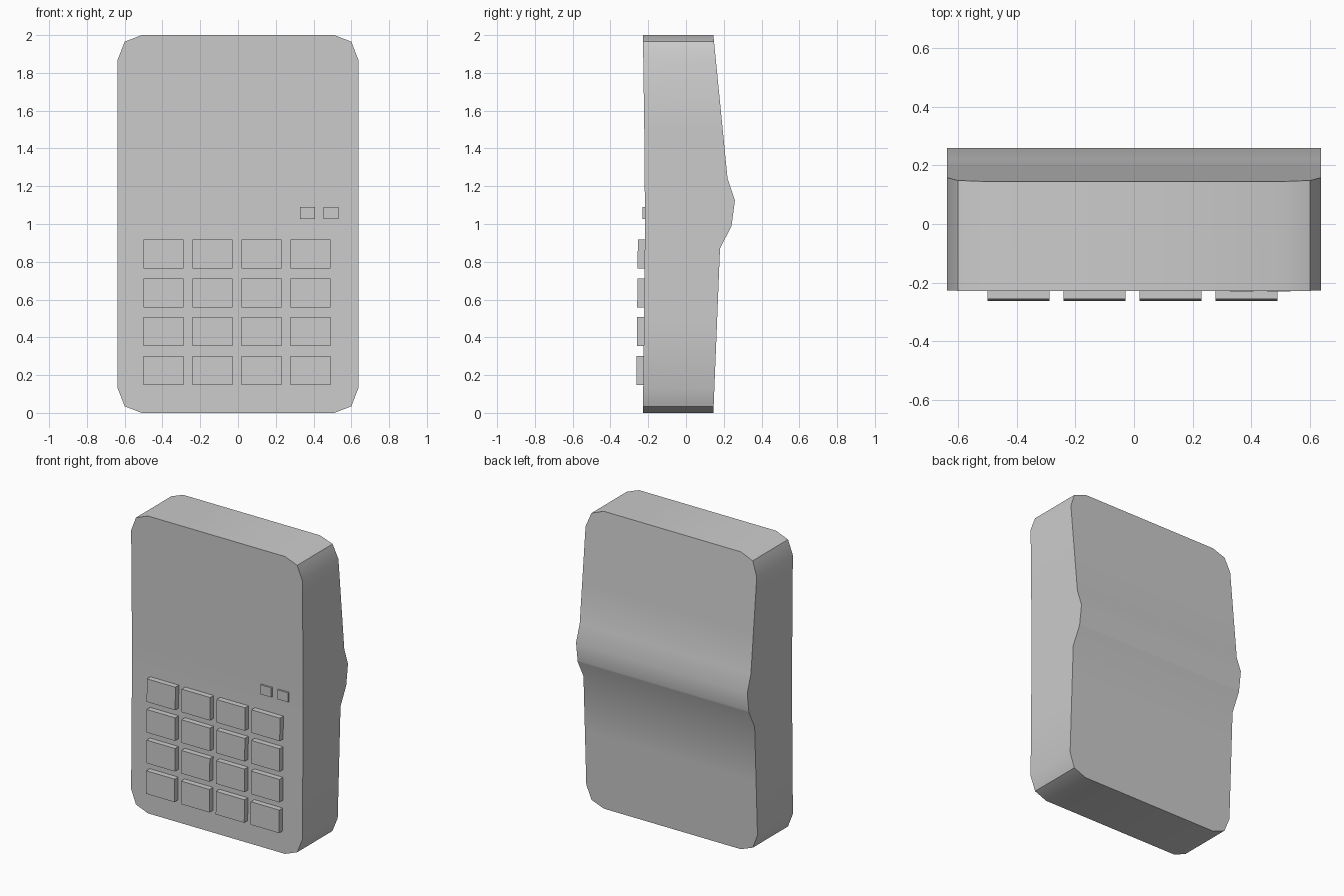
import bpy
import bmesh
from mathutils import Vector

cube = bpy.data.objects.get("Cube")
if cube:
    bpy.data.objects.remove(cube, do_unlink=True)

GREY = (0.6, 0.6, 0.6, 1.0)
grey = bpy.data.materials.new("light_grey")
grey.use_nodes = True
grey.diffuse_color = GREY
grey.node_tree.nodes["Principled BSDF"].inputs["Base Color"].default_value = GREY

# Depth profiles as (z, y)
FRONT = [(0, -0.228), (0.5, -0.222), (1.0, -0.217), (1.5, -0.221), (2.0, -0.228)]
BACK = [(0, 0.145), (0.87, 0.18), (0.99, 0.241), (1.125, 0.259),
        (1.24, 0.22), (2.0, 0.145)]


def depth(profile, z):
    """Depth of a profile at height z."""
    for (z0, y0), (z1, y1) in zip(profile, profile[1:]):
        if z <= z1:
            return y0 + (y1 - y0) * (z - z0) / (z1 - z0)
    return profile[-1][1]


def finish(bm, name):
    bmesh.ops.recalc_face_normals(bm, faces=bm.faces)
    mesh = bpy.data.meshes.new(name)
    bm.to_mesh(mesh)
    bm.free()
    mesh.materials.append(grey)
    obj = bpy.data.objects.new(name, mesh)
    bpy.context.collection.objects.link(obj)
    return obj


# Case: clipped-corner outline, sliced by height and bent to the profiles
corner = [(0.637, 0.87), (0.60, 0.965), (0.51, 1.0)]
outline = (corner + [(-x, z) for x, z in reversed(corner)]
           + [(-x, -z) for x, z in corner]
           + [(x, -z) for x, z in reversed(corner)])
bm = bmesh.new()
face = bm.faces.new([bm.verts.new((x, -0.2, z + 1)) for x, z in outline])
ext = bmesh.ops.extrude_face_region(bm, geom=[face], use_keep_orig=True)
for v in ext["geom"]:
    if isinstance(v, bmesh.types.BMVert):
        v.co.y = 0.2
cuts = {z for z, y in FRONT + BACK if 0 < z < 2} | {0.035, 0.13, 1.87, 1.965}
for z in sorted(cuts):
    bmesh.ops.bisect_plane(bm, geom=bm.verts[:] + bm.edges[:] + bm.faces[:],
                           dist=1e-5, plane_co=Vector((0, 0, z)),
                           plane_no=Vector((0, 0, 1)))
for v in bm.verts:
    v.co.y = depth(FRONT if v.co.y < 0 else BACK, v.co.z)
case = finish(bm, "case")
bpy.context.view_layer.objects.active = case
case.select_set(True)
bpy.ops.object.shade_smooth_by_angle()
case.select_set(False)


# Buttons: boxes whose faces follow the slope of the case front
def button(name, x, z, width, height, raised):
    bm = bmesh.new()
    bmesh.ops.create_cube(bm, size=1)
    for v in bm.verts:
        vz = z + v.co.z * height
        offset = -raised if v.co.y < 0 else 0.01
        v.co = (x + v.co.x * width, depth(FRONT, vz) + offset, vz)
    return finish(bm, name)


for row in range(4):
    for col in range(4):
        button(f"key_{row + 1}_{col + 1}", -0.394 + 0.2593 * col,
               0.225 + 0.2053 * row, 0.212, 0.154, 0.037)

for i, x in enumerate((0.368, 0.493)):
    button(f"small_button_{i + 1}", x, 1.058, 0.08, 0.064, 0.012)
